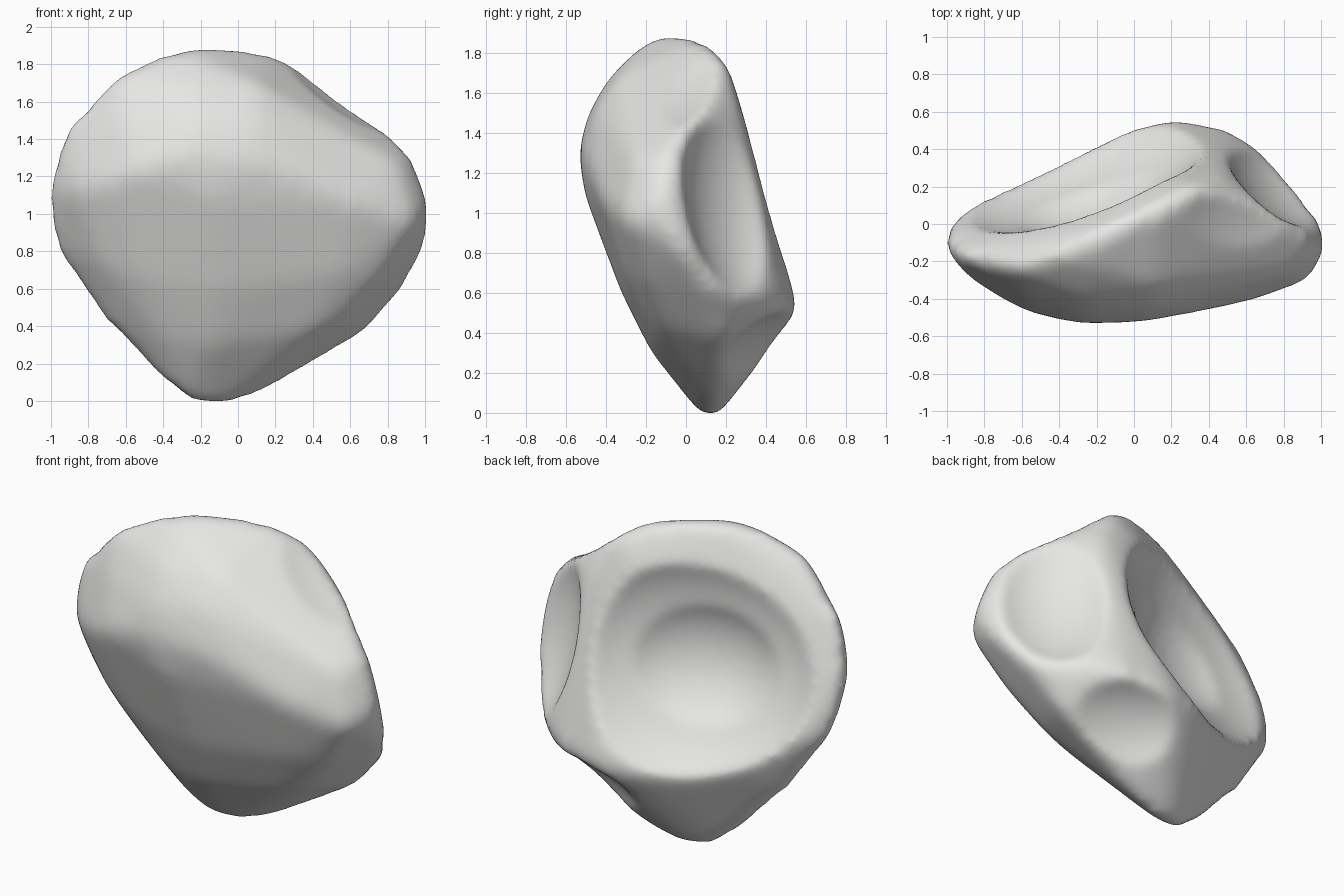
import bpy
import bmesh
from mathutils import Vector, Matrix

default_cube = bpy.data.objects.get("Cube")
if default_cube:
    bpy.data.objects.remove(default_cube, do_unlink=True)


def make_material(name, color):
    material = bpy.data.materials.new(name)
    material.use_nodes = True
    material.diffuse_color = color
    shader = next(n for n in material.node_tree.nodes if n.type == 'BSDF_PRINCIPLED')
    shader.inputs["Base Color"].default_value = color
    shader.inputs["Roughness"].default_value = 0.8
    return material


def make_object(name, mesh_builder):
    mesh = bpy.data.meshes.new(name)
    builder = bmesh.new()
    mesh_builder(builder)
    bmesh.ops.recalc_face_normals(builder, faces=builder.faces[:])
    builder.to_mesh(mesh)
    builder.free()
    obj = bpy.data.objects.new(name, mesh)
    bpy.context.collection.objects.link(obj)
    return obj


def hull_builder(points):
    def build(builder):
        for point in points:
            builder.verts.new(point)
        bmesh.ops.convex_hull(builder, input=builder.verts[:])
        loose = [v for v in builder.verts if not v.link_faces]
        bmesh.ops.delete(builder, geom=loose, context='VERTS')
    return build


def sphere_builder(builder):
    bmesh.ops.create_icosphere(builder, subdivisions=5, radius=1)


def add_remesh(obj, size):
    remesh = obj.modifiers.new("even_skin", 'REMESH')
    remesh.mode = 'VOXEL'
    remesh.voxel_size = size


def add_smooth(obj, rounds):
    smooth = obj.modifiers.new("worn_edges", 'SMOOTH')
    smooth.factor = 0.5
    smooth.iterations = rounds


def add_swell(obj, amount):
    swell = obj.modifiers.new("swell", 'DISPLACE')
    swell.mid_level = 0
    swell.strength = amount


def add_hollow(obj, name, surface_point, facing, half_sizes, depth):
    """Scoop a hollow of the given depth with an ellipsoid lifted off the surface."""
    normal = Vector(facing).normalized()
    cutter = make_object(name, sphere_builder)
    cutter.location = Vector(surface_point) + normal * (half_sizes[2] - depth)
    cutter.rotation_mode = 'QUATERNION'
    cutter.rotation_quaternion = normal.to_track_quat('Z', 'Y')
    cutter.scale = half_sizes
    cutter.hide_render = True
    cutter.hide_viewport = True
    cut = obj.modifiers.new(name, 'BOOLEAN')
    cut.operation = 'DIFFERENCE'
    cut.solver = 'EXACT'
    cut.object = cutter
    return cutter


# Main corners of the stone
crown = [(-.65, -.23, 1.73), (-.4, -.16, 1.84), (-.18, -.05, 1.885),
         (.15, .1, 1.85), (.32, .19, 1.75), (.45, .26, 1.5), (.1, .25, 1.5)]
left_lobe = [(.75, .03, 1.46), (.93, -.07, 1.29), (1.02, -.12, 1.02),
             (.99, 0, .8), (.88, .14, .6), (.93, -.29, .95), (.85, -.24, 1.25)]
right_edge = [(-.93, -.17, 1.43), (-1.025, -.09, 1.12), (-.98, -.01, .82),
              (-.7, .04, .41), (-.45, .08, .18)]
foot = [(-.28, .09, -.01), (-.12, .13, -.045), (.1, .16, .03),
        (.35, .16, .18), (.66, .18, .36)]
back_ledge = [(-.78, .13, .75), (-.55, .23, .58), (-.25, .38, .5), (0, .5, .5),
              (.22, .55, .5), (.48, .5, .52), (.62, .42, .55), (.75, .3, .57)]
front_face = [(-.87, -.28, 1.12), (-.7, -.39, 1.15), (-.54, -.47, 1.22),
              (-.3, -.52, 1.3), (.05, -.51, 1.28), (.36, -.45, 1.2),
              (.63, -.4, 1.05), (-.15, -.49, 1.08), (-.25, -.48, 1.47),
              (.1, -.44, 1.5), (-.25, -.38, 1.65), (.1, -.32, 1.67),
              (-.2, -.23, 1.8), (-.6, -.36, 1.5)]
lower_front = [(-.12, -.31, .6), (.12, -.3, .62), (-.14, -.16, .3),
               (.55, -.28, .68), (.4, -.14, .38), (-.5, -.26, .65),
               (.74, -.21, .66), (.56, -.12, .44), (-.72, -.2, .73), (-.4, -.11, .32)]

stone = make_object("stone", hull_builder(
    crown + left_lobe + right_edge + foot + back_ledge + front_face + lower_front))
add_remesh(stone, 0.035)
add_smooth(stone, 14)
add_swell(stone, 0.02)

# Wide gentle bowl in the back with a deeper pocket, then smaller dents
back_facing = (-.3, .91, .26)
cutters = [
    add_hollow(stone, "back_bowl", (-.26, .25, 1.1), back_facing, (.82, .73, .4), .2),
    add_hollow(stone, "back_pocket", (-.26, .25, 1.11), back_facing, (.56, .47, .4), .28),
    add_hollow(stone, "side_dent", (.74, .2, 1.04), (.64, .74, .2), (.42, .64, .3), .1),
    add_hollow(stone, "ledge_dent", (.38, .36, .34), (.25, .67, -.7), (.6, .34, .25), .06),
    add_hollow(stone, "shoulder_dent", (.5, .07, 1.64), (.55, -.25, .8), (.45, .6, .2), .035),
]
add_remesh(stone, 0.025)
add_smooth(stone, 14)

# Bake the shaping steps into the mesh
bpy.context.view_layer.update()
depsgraph = bpy.context.evaluated_depsgraph_get()
baked = bpy.data.meshes.new_from_object(stone.evaluated_get(depsgraph))
stone.modifiers.clear()
stone.data = baked
for cutter in cutters:
    bpy.data.objects.remove(cutter, do_unlink=True)

# Rest the stone on the ground
lowest = min(vertex.co.z for vertex in baked.vertices)
baked.transform(Matrix.Translation((0, 0, -lowest)))

baked.materials.clear()
baked.materials.append(make_material("pale_grey_stone", (.8, .81, .79, 1)))
for polygon in baked.polygons:
    polygon.use_smooth = True
    polygon.material_index = 0
baked.update()
